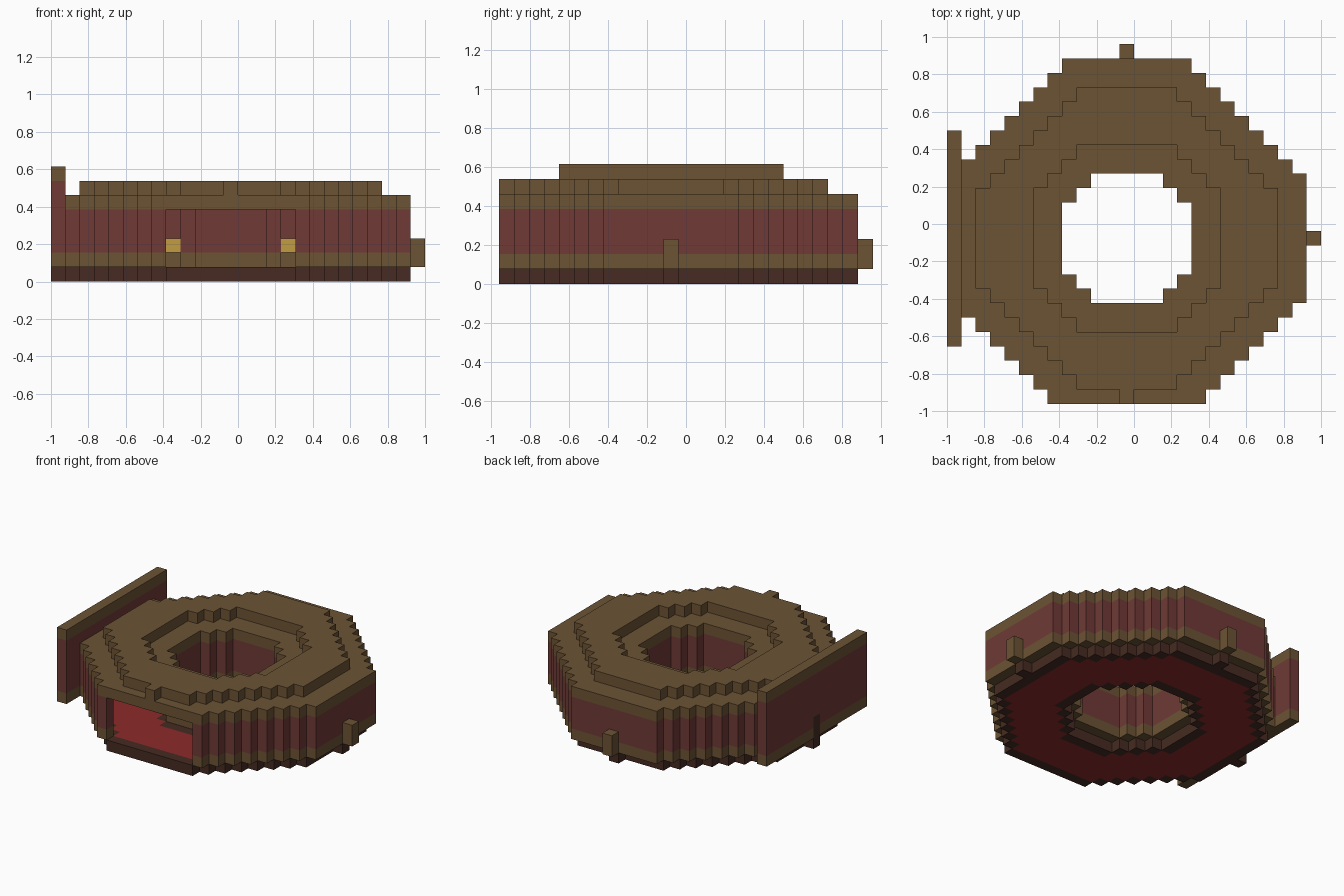
import bpy
import bmesh
from mathutils import Vector

if "Cube" in bpy.data.objects:
    bpy.data.objects.remove(bpy.data.objects["Cube"], do_unlink=True)

U = 1 / 13                      # size of one block
CX, CY = 12, 11                 # block at the middle of the ring
ORIGIN = Vector((-13, -12.5, 0))


def material(name, hexcode):
    def lin(v):
        return v / 12.92 if v <= 0.04045 else ((v + 0.055) / 1.055) ** 2.4
    rgb = [lin(int(hexcode[i:i + 2], 16) / 255) for i in (0, 2, 4)]
    mat = bpy.data.materials.new(name)
    mat.use_nodes = True
    mat.diffuse_color = (*rgb, 1)
    bsdf = mat.node_tree.nodes["Principled BSDF"]
    bsdf.inputs["Base Color"].default_value = (*rgb, 1)
    bsdf.inputs["Roughness"].default_value = 0.9
    return mat


BROWN = material("brown", "6c5334")
MAROON = material("maroon", "6f3a36")
DARK = material("dark_brown", "462b22")
RED = material("red", "8e2a2a")
YELLOW = material("yellow", "c29c42")


def octagon(r, flat):
    """Blocks of a stepped octagon, r blocks from the middle, flat = half side."""
    return {(CX + x, CY + y) for x in range(-r, r + 1) for y in range(-r, r + 1)
            if abs(x) + abs(y) <= r + flat and CY + y >= 0}


def rect(x0, x1, y0, y1):
    return {(x, y) for x in range(x0, x1) for y in range(y0, y1)}


blocks = {}                     # block position -> (part, material)


def fill(part, plan, z0, z1, mat):
    for x, y in plan:
        for z in range(z0, z1):
            blocks[x, y, z] = (part, mat)


# Plans of the ring
outer, outer_in = octagon(12, 4), octagon(11, 4)
hole, hole_out = octagon(4, 2), octagon(5, 2)
outer_ring = outer - outer_in
inner_ring = hole_out - hole

# Base: dark rims with a red floor between them
base = outer_in - hole_out
floor = octagon(10, 4) - octagon(6, 2)
fill("base_rim", base - floor, 0, 1, DARK)
fill("floor", {c for c in floor if c[1] > 0}, 0, 1, RED)

# Banded walls
for part, plan in (("outer_wall", outer_ring), ("inner_wall", inner_ring)):
    fill(part, plan, 1, 2, BROWN)
    fill(part, plan, 2, 5, MAROON)

# Two roof tiers and the block over the entrance
fill("lower_roof", outer - hole, 5, 6, BROWN)
fill("upper_roof", octagon(10, 3) - octagon(6, 3), 6, 7, BROWN)
fill("entrance_block", {(CX, 0)}, 6, 7, BROWN)

# Tall side panel
panel = rect(0, 1, 4, 19)
fill("side_panel", panel, 1, 2, BROWN)
fill("side_panel", panel, 2, 7, MAROON)
fill("side_panel", panel, 7, 8, BROWN)

# Knobs, feet and interior lamps
fill("right_knob", {(25, CY)}, 1, 3, BROWN)
fill("back_knob", {(CX, 24)}, 1, 3, BROWN)
fill("feet", {(24, CY), (CX, 23)}, 0, 1, DARK)
fill("panel_foot", {(0, CY)}, 0, 3, DARK)
fill("lamps", {(CX - 4, 7), (CX + 4, 7)}, 2, 3, YELLOW)


def build(part):
    """Make one object from the uncovered faces of its blocks."""
    mesh = bpy.data.meshes.new(part)
    bm = bmesh.new()
    mats = []
    for pos, (owner, mat) in blocks.items():
        if owner != part:
            continue
        if mat not in mats:
            mats.append(mat)
            mesh.materials.append(mat)
        centre = Vector(pos) + Vector((0.5, 0.5, 0.5)) + ORIGIN
        for axis in range(3):
            for sign in (-1, 1):
                n = Vector((0, 0, 0))
                n[axis] = sign
                if tuple(int(p + d) for p, d in zip(pos, n)) in blocks:
                    continue
                a = Vector((0, 0, 0))
                a[(axis + 1) % 3] = 0.5
                b = n.cross(a)
                mid = centre + n / 2
                corners = (mid - a - b, mid + a - b, mid + a + b, mid - a + b)
                face = bm.faces.new([bm.verts.new(c * U) for c in corners])
                face.material_index = mats.index(mat)
    bmesh.ops.remove_doubles(bm, verts=bm.verts[:], dist=U / 100)
    bm.to_mesh(mesh)
    bm.free()
    obj = bpy.data.objects.new(part, mesh)
    bpy.context.collection.objects.link(obj)


for part in sorted({owner for owner, mat in blocks.values()}):
    build(part)
